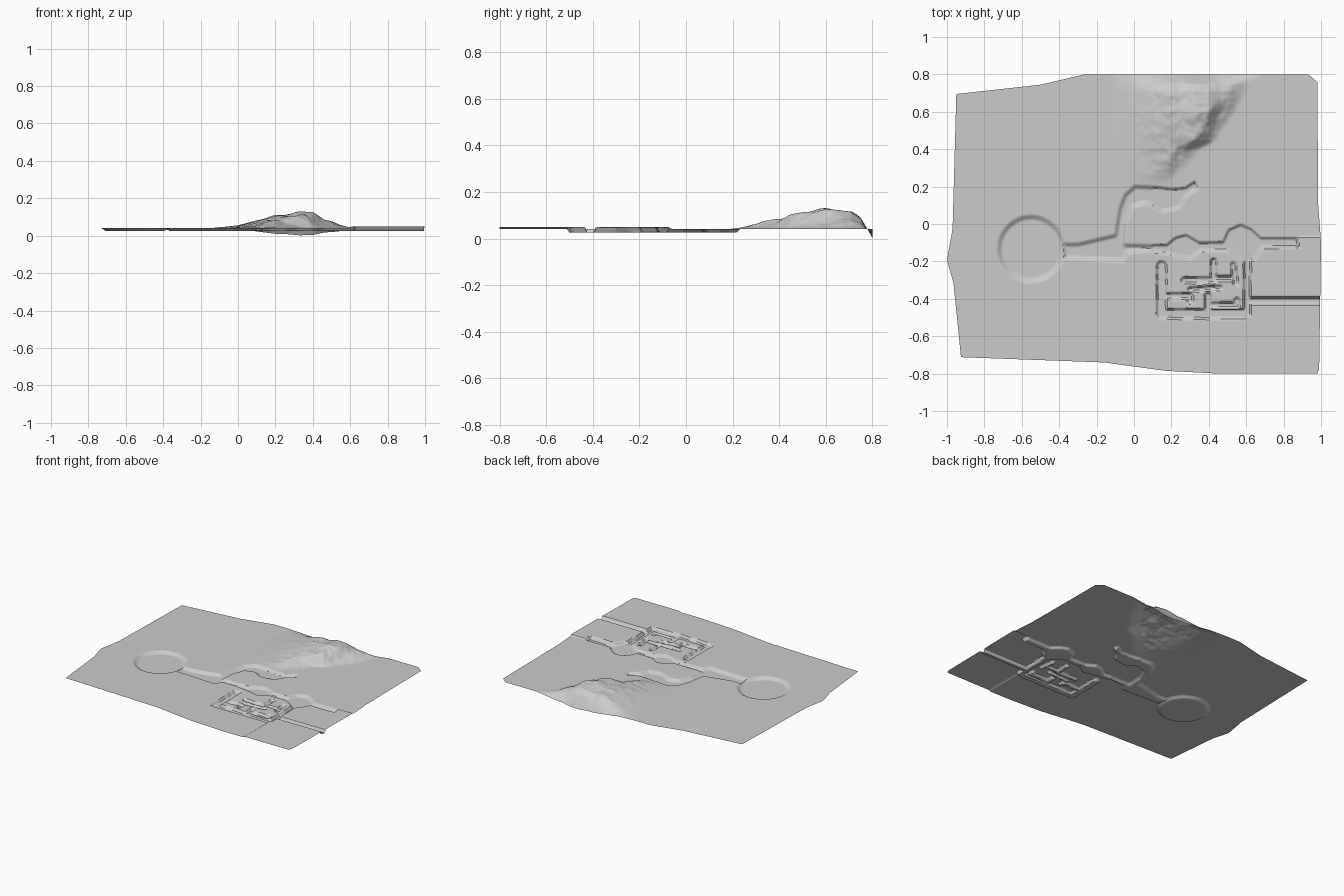
import bpy, bmesh, math
from mathutils import Vector, noise

if "Cube" in bpy.data.objects:
    bpy.data.objects.remove(bpy.data.objects["Cube"])

GROUND, BED = 0.042, 0.025
NX, NY = 330, 264


def interp(pts, t):
    """Piecewise linear profile lookup."""
    if t <= pts[0][0]:
        return pts[0][1]
    for (a, va), (b, vb) in zip(pts, pts[1:]):
        if t <= b:
            return va + (vb - va) * (t - a) / (b - a)
    return pts[-1][1]


def smooth(t):
    t = max(0.0, min(1.0, t))
    return t * t * (3 - 2 * t)


def seg_dist(x, y, a, b):
    dx, dy = b[0] - a[0], b[1] - a[1]
    t = ((x - a[0]) * dx + (y - a[1]) * dy) / (dx * dx + dy * dy)
    t = max(0.0, min(1.0, t))
    return math.hypot(x - a[0] - t * dx, y - a[1] - t * dy)


# plate outline: one profile per side
LEFT = [(-.8, -.925), (-.35, -.965), (-.21, -1), (-.02, -.97), (.8, -.95)]
RIGHT = [(-.8, .98), (-.77, .99), (-.1, 1), (.1, .985), (.76, .98), (.8, .93)]
BOTTOM = [(-1, -.712), (-.2, -.74), (.15, -.785), (.45, -.8), (1, -.8)]
TOP = [(-1, .695), (-.52, .745), (-.27, .8), (1, .8)]

# river banks: north bank out to the foothill, inner bank back, then the east reach
RIVER = [(-.40, -.08), (-.36, -.095), (-.30, -.095), (-.11, -.05), (-.09, .08),
         (-.06, .16), (.0, .215), (.08, .21), (.2, .195), (.27, .2), (.33, .24),
         (.35, .19), (.28, .14), (.25, .08), (.15, .06), (.06, .10), (.0, .08),
         (-.035, .0), (-.04, -.1), (.17, -.105), (.22, -.065), (.28, -.05),
         (.35, -.09), (.47, -.09), (.5, -.025), (.57, .005), (.63, -.02),
         (.68, -.065), (.88, -.065), (.89, -.13), (.69, -.135), (.65, -.2),
         (.59, -.21), (.5, -.15), (.36, -.15), (.3, -.195), (.2, -.17),
         (.08, -.155), (-.02, -.16), (-.05, -.21), (-.38, -.195)]
EDGES = list(zip(RIVER, RIVER[1:] + RIVER[:1]))
LAKE, LAKE_R = (-.55, -.133), .187

# narrow trenches: (half width, path)
TRENCHES = [
    (.032, [(.148, -.225), (.148, -.48), (.59, -.48)]),
    (.024, [(.605, -.18), (.605, -.48)]),
    (.025, [(.605, -.41), (1.01, -.41)]),
    (.022, [(.16, -.385), (.3, -.385), (.3, -.41)]),
    (.024, [(.395, -.47), (.395, -.385)]),
    (.022, [(.4, -.435), (.55, -.435), (.55, -.41)]),
    (.022, [(.27, -.3), (.425, -.3), (.425, -.2)]),
    (.02, [(.425, -.29), (.52, -.29)]),
    (.02, [(.53, -.22), (.545, -.32)]),
    (.018, [(.3, -.35), (.46, -.34)]),
]

# hill profiles: crest height along y, share of it along x, cliff line
CREST = [(.19, 0), (.25, .012), (.3, .026), (.4, .056), (.5, .07), (.6, .088),
         (.66, .078), (.71, .072), (.75, .045), (.778, 0), (.8, -.04)]
SHARE = [(-.13, 0), (0, .15), (.1, .48), (.2, .8), (.25, .82), (.33, 1),
         (.4, .96), (.46, .62), (.52, .52), (.62, .2), (.68, 0)]
CLIFF = [(.2, .26), (.3, .29), (.4, .36), (.45, .45), (.6, .54), (.75, .66), (.8, .7)]


def river_depth(x, y):
    if not (-.42 < x < .9 and -.22 < y < .25):
        return 0
    inside = False
    for a, b in EDGES:
        if (a[1] > y) != (b[1] > y) and x < a[0] + (y - a[1]) * (b[0] - a[0]) / (b[1] - a[1]):
            inside = not inside
    if not inside:
        return 0
    d = min(seg_dist(x, y, a, b) for a, b in EDGES)
    return smooth(d / (.03 if x < .1 else .018))


def trench_depth(x, y):
    if not (.1 < x and -.53 < y < -.15):
        return 0
    d = max(w - seg_dist(x, y, a, b) for w, p in TRENCHES for a, b in zip(p, p[1:]))
    return smooth(d / .014)


def hill(x, y):
    if y < .18 or not -.14 < x < .7:
        return 0
    n = noise.fractal(Vector((x * 9, y * 9, 3)), 1.0, 2.0, 3)
    h = interp(CREST, y)
    share = interp(SHARE, x)
    if h > 0:
        share *= smooth((interp(CLIFF, y) + .012 * n - x) / .15)
        h += .012 * n * smooth((y - .2) / .1) * smooth((.79 - y) / .08)
    return h * share


def height(x, y):
    lake = smooth((LAKE_R - math.hypot(x - LAKE[0], y - LAKE[1])) / .035)
    cut = max(lake, river_depth(x, y), trench_depth(x, y))
    # slightly raised yard in the south-east corner
    yard = .007 * smooth((x - .602) / .008) * smooth((-.065 - y) / .008)
    return (GROUND + yard) * (1 - cut) + BED * cut + hill(x, y)


# terrain sheet
bm = bmesh.new()
rows = []
for j in range(NY + 1):
    v = j / NY
    y0 = -.8 + 1.6 * v
    row = []
    for i in range(NX + 1):
        u = i / NX
        x0 = -1 + 2 * u
        x = interp(LEFT, y0) * (1 - u) + interp(RIGHT, y0) * u
        y = interp(BOTTOM, x0) * (1 - v) + interp(TOP, x0) * v
        row.append(bm.verts.new((x, y, max(0, height(x, y)))))
    rows.append(row)
for r, s in zip(rows, rows[1:]):
    for i in range(NX):
        bm.faces.new((r[i], r[i + 1], s[i + 1], s[i]))
mesh = bpy.data.meshes.new("terrain")
bm.to_mesh(mesh)
bm.free()
terrain = bpy.data.objects.new("terrain", mesh)
bpy.context.collection.objects.link(terrain)
bpy.context.view_layer.objects.active = terrain
terrain.select_set(True)
bpy.ops.object.shade_smooth_by_angle(angle=math.radians(40))
